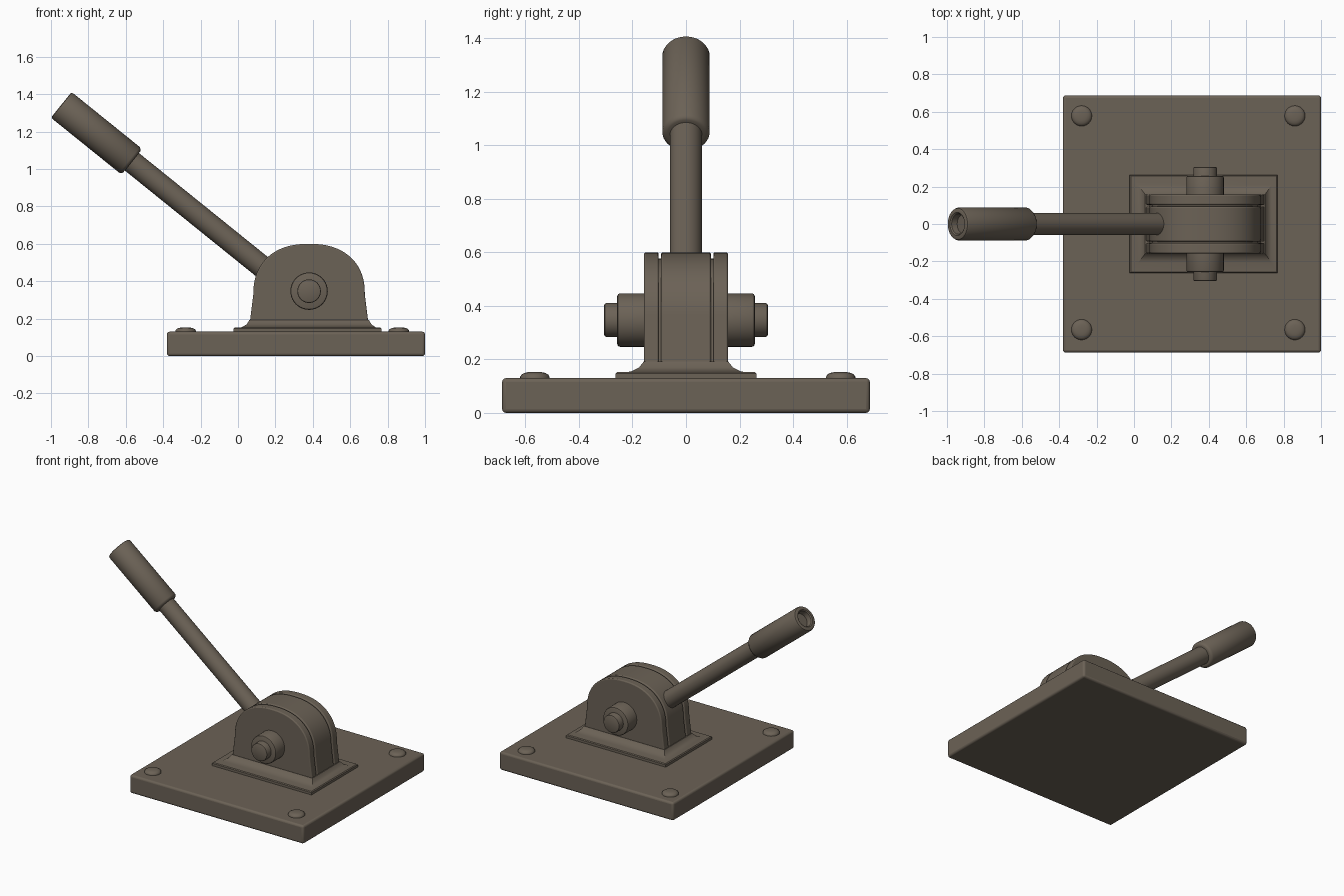
import bpy, bmesh, math
from mathutils import Vector

if "Cube" in bpy.data.objects:
    bpy.data.objects.remove(bpy.data.objects["Cube"])

paint = bpy.data.materials.new("brown_grey_metal")
paint.diffuse_color = (0.148, 0.122, 0.093, 1)
paint.use_nodes = True
paint.node_tree.nodes["Principled BSDF"].inputs["Base Color"].default_value = paint.diffuse_color


def finish(name, bm, bevel=0.0, segments=3):
    bmesh.ops.remove_doubles(bm, verts=bm.verts, dist=1e-5)
    bmesh.ops.recalc_face_normals(bm, faces=bm.faces)
    mesh = bpy.data.meshes.new(name)
    bm.to_mesh(mesh)
    bm.free()
    mesh.materials.append(paint)
    ob = bpy.data.objects.new(name, mesh)
    bpy.context.collection.objects.link(ob)
    if bevel:
        mod = ob.modifiers.new("bevel", 'BEVEL')
        mod.width, mod.segments = bevel, segments
        mod.limit_method, mod.angle_limit = 'ANGLE', math.radians(40)
    bpy.ops.object.select_all(action='DESELECT')
    ob.select_set(True)
    bpy.context.view_layer.objects.active = ob
    bpy.ops.object.shade_smooth_by_angle(angle=math.radians(35))
    return ob


def loft(name, rings, bevel=0.0):
    """Skin a list of closed rings and cap both ends."""
    bm = bmesh.new()
    loops = [[bm.verts.new(p) for p in ring] for ring in rings]
    n = len(loops[0])
    for a, b in zip(loops, loops[1:]):
        for i in range(n):
            j = (i + 1) % n
            bm.faces.new((a[i], a[j], b[j], b[i]))
    bm.faces.new(loops[0])
    bm.faces.new(loops[-1])
    return finish(name, bm, bevel)


def turned(name, origin, axis, profile, n=40):
    """Revolve (distance, radius) points around an axis."""
    rot = Vector((0, 0, 1)).rotation_difference(Vector(axis))
    rings = []
    for t, r in profile:
        rings.append([Vector(origin) + rot @ Vector((r * math.cos(2 * math.pi * i / n),
                      r * math.sin(2 * math.pi * i / n), t)) for i in range(n)])
    return loft(name, rings)


def rect(x0, x1, y, z):
    return [(x0, -y, z), (x1, -y, z), (x1, y, z), (x0, y, z)]


# Base plate
loft("base_plate", [rect(-0.38, 1.0, 0.687, 0), rect(-0.38, 1.0, 0.687, 0.13)], 0.014)

# Corner bolts
for i, x in enumerate((-0.28, 0.86)):
    for j, y in enumerate((-0.565, 0.578)):
        turned(f"corner_bolt_{i}{j}", (x, y, 0.12), (0, 0, 1),
               [(0, 0.055), (0.015, 0.055), (0.023, 0.05), (0.029, 0.04),
                (0.032, 0.026), (0.033, 0.01)], 24)

# Flared foot under the housing
loft("housing_foot", [rect(-0.023, 0.767, 0.263, 0.12), rect(-0.023, 0.767, 0.263, 0.147),
                      rect(-0.017, 0.761, 0.257, 0.152), rect(0.02, 0.735, 0.208, 0.154),
                      rect(0.047, 0.713, 0.175, 0.17), rect(0.060, 0.700, 0.158, 0.192)])


# Arched housing: two cheeks, a middle block and a recessed core between them
def arch(y, scale=1.0):
    pts = [(-0.319, 0.14), (-0.318, 0.17)]
    for i in range(41):
        a = math.pi * (1 - i / 40)
        c, s = math.cos(a), max(math.sin(a), 0)
        e = 2 / 2.3
        pts.append((math.copysign(abs(c) ** e, c) * 0.298, 0.33 + 0.27 * s ** e))
    pts += [(0.318, 0.17), (0.319, 0.14)]
    return [(0.38 + x * scale, y, 0.14 + (z - 0.14) * scale) for x, z in pts]


for name, y0, y1, scale, bevel in (
        ("front_cheek", -0.157, -0.102, 1, 0.007), ("back_cheek", 0.102, 0.157, 1, 0.007),
        ("middle_block", -0.093, 0.093, 1, 0.007), ("housing_core", -0.12, 0.12, 0.95, 0)):
    loft(name, [arch(y0, scale), arch(y1, scale)], bevel)

# Pivot pin with collars, both sides
for side, name in ((-1, "front"), (1, "back")):
    turned(name + "_pivot_collar", (0.38, 0, 0.347), (0, side, 0),
           [(0.13, 0.1), (0.247, 0.1), (0.254, 0.097), (0.257, 0.09)])
    turned(name + "_pivot_pin", (0.38, 0, 0.347), (0, side, 0),
           [(0.2, 0.063), (0.298, 0.063), (0.303, 0.061), (0.306, 0.055)])

# Lever rod and hollow-ended grip, along one slanted axis
tip = Vector((-0.945, 0, 1.343))
root = Vector((0.20, 0, 0.42))
axis = (tip - root).normalized()
length = (tip - root).length
turned("lever_rod", root, axis, [(0, 0.06), (length - 0.2, 0.06)])
g = length - 0.485
turned("lever_grip", root, axis,
       [(g, 0.055), (g, 0.072), (g + 0.004, 0.08), (g + 0.016, 0.088),
        (length - 0.012, 0.088), (length - 0.003, 0.084), (length, 0.077),
        (length, 0.062), (length - 0.006, 0.055), (length - 0.04, 0.05)])
